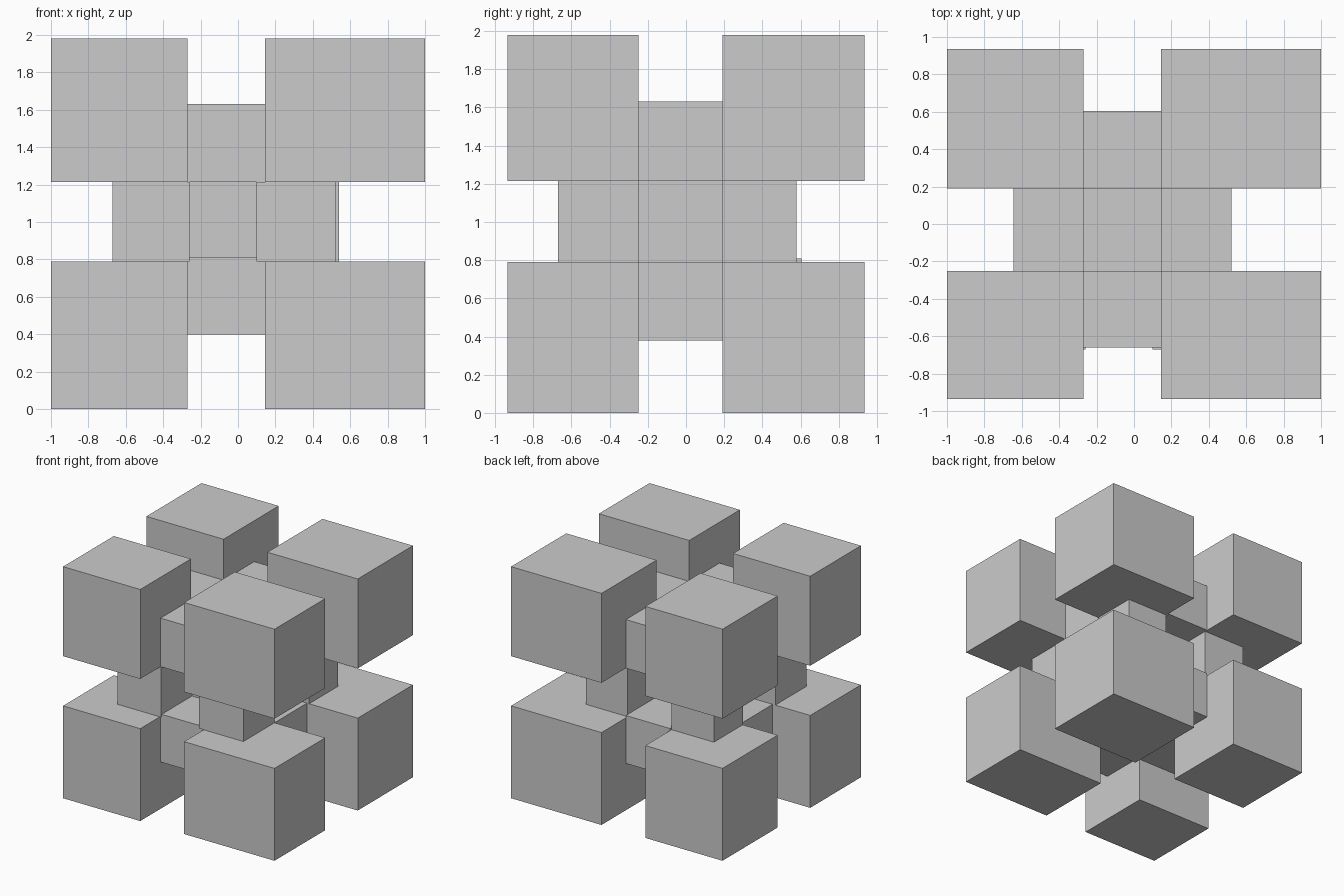
import bpy

if "Cube" in bpy.data.objects:
    bpy.data.objects.remove(bpy.data.objects["Cube"])


def box(name, x, y, z):
    """Axis-aligned block from (min, max) ranges."""
    lo, hi = zip(x, y, z)
    bpy.ops.mesh.primitive_cube_add(
        size=1, location=[(a + b) / 2 for a, b in zip(lo, hi)])
    ob = bpy.context.object
    ob.name = name
    ob.scale = [b - a for a, b in zip(lo, hi)]
    bpy.ops.object.transform_apply(location=False, rotation=False, scale=True)
    return ob


# Ranges of the low, middle and high cell on each axis
X = [(-1.0, -0.27), (-0.27, 0.145), (0.145, 1.0)]
Y = [(-0.935, -0.25), (-0.25, 0.19), (0.19, 0.935)]
Z = [(0.0, 0.79), (0.79, 1.215), (1.215, 1.98)]

# Eight large corner blocks
for i in (0, 2):
    for j in (0, 2):
        for k in (0, 2):
            box("corner_block", X[i], Y[j], Z[k])

# Upright connectors between the lower and upper corners
box("upright_connector", (-0.67, -0.26), (-0.67, -0.25), Z[1])
box("upright_connector", (0.10, 0.52), (-0.67, -0.25), Z[1])
box("upright_connector", (-0.67, -0.27), (0.19, 0.58), Z[1])
box("upright_connector", (0.145, 0.54), (0.19, 0.58), Z[1])

# Crosswise connectors between the left and right corners
for y in ((-0.66, -0.25), (0.19, 0.605)):
    for z in ((0.40, 0.81), (1.215, 1.63)):
        box("crosswise_connector", X[1], y, z)

# Lengthwise connectors between the front and back corners
for x in ((-0.645, -0.27), (0.145, 0.52)):
    for z in ((0.38, 0.79), (1.215, 1.63)):
        box("lengthwise_connector", x, Y[1], z)

# Central core
box("core_block", X[1], Y[1], Z[1])
